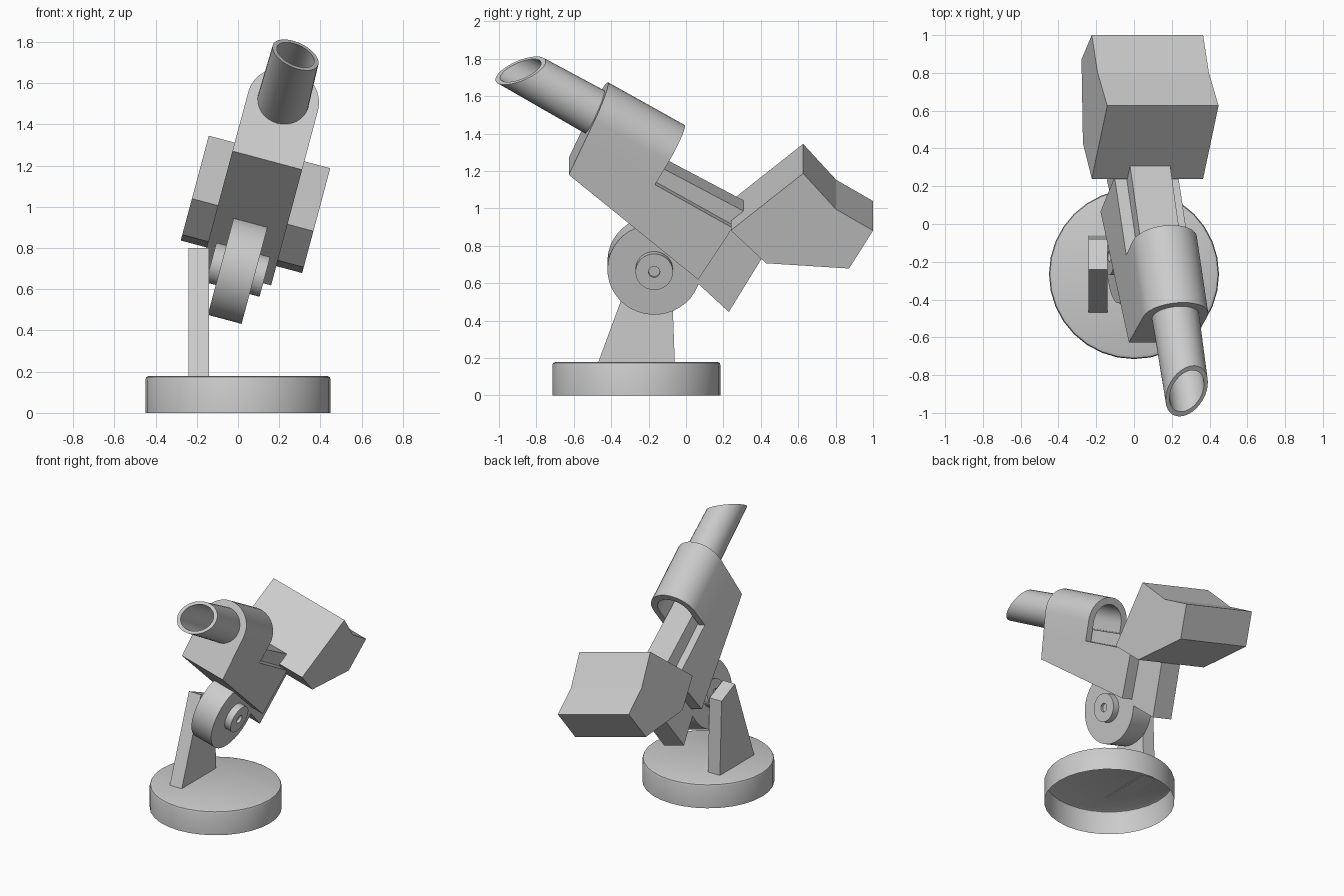
import bpy, bmesh, math
from mathutils import Matrix, Euler, Vector

if "Cube" in bpy.data.objects:
    bpy.data.objects.remove(bpy.data.objects["Cube"])

# Tilted frame of the telescope head, origin at the hinge centre
HEAD = Matrix.Translation((0, -0.17, 0.695)) @ Euler((math.radians(-30), math.radians(15), 0)).to_matrix().to_4x4()
ID = Matrix()


def finish(name, bm, mat, smooth=True):
    bmesh.ops.remove_doubles(bm, verts=bm.verts, dist=1e-5)
    bmesh.ops.recalc_face_normals(bm, faces=bm.faces)
    me = bpy.data.meshes.new(name)
    bm.to_mesh(me)
    bm.free()
    ob = bpy.data.objects.new(name, me)
    bpy.context.collection.objects.link(ob)
    ob.matrix_world = mat
    if smooth:
        shade(ob)
    return ob


def activate(ob):
    bpy.ops.object.select_all(action='DESELECT')
    ob.select_set(True)
    bpy.context.view_layer.objects.active = ob


def shade(ob):
    activate(ob)
    bpy.ops.object.shade_smooth_by_angle(angle=math.radians(30))


def prism(name, pts, axis, lo, hi, mat=HEAD):
    """Extrude a closed 2D profile along x (pts = y,z) or y (pts = x,z)."""
    bm = bmesh.new()
    place = (lambda p, d: (d, p[0], p[1])) if axis == 'x' else (lambda p, d: (p[0], d, p[1]))
    a = [bm.verts.new(place(p, lo)) for p in pts]
    b = [bm.verts.new(place(p, hi)) for p in pts]
    bm.faces.new(a)
    bm.faces.new(b[::-1])
    for i in range(len(pts)):
        j = (i + 1) % len(pts)
        bm.faces.new((a[i], a[j], b[j], b[i]))
    return finish(name, bm, mat, False)


def lathe(name, prof, axis, mat, n=32):
    """Revolve (distance along axis, radius) points around x or z."""
    bm = bmesh.new()
    rings = []
    for d, r in prof:
        ring = []
        for k in range(n):
            t = 2 * math.pi * k / n
            u, v = r * math.cos(t), r * math.sin(t)
            ring.append(bm.verts.new((d, u, v) if axis == 'x' else (u, v, d)))
        rings.append(ring)
    for p, q in zip(rings, rings[1:]):
        for k in range(n):
            m = (k + 1) % n
            bm.faces.new((p[k], p[m], q[m], q[k]))
    return finish(name, bm, mat)


def cut(ob, cutter):
    mod = ob.modifiers.new("cut", 'BOOLEAN')
    mod.operation, mod.solver, mod.object = 'DIFFERENCE', 'EXACT', cutter
    activate(ob)
    bpy.ops.object.modifier_apply(modifier=mod.name)
    bpy.data.objects.remove(cutter)


def arch(r, floor, zc=0.575, n=16):
    return [(r, floor)] + [(r * math.cos(math.pi * k / n), zc + r * math.sin(math.pi * k / n))
                           for k in range(n + 1)] + [(-r, floor)]


# Base: dish open underneath
lathe("base", [(0, 0.45), (0.16, 0.45), (0.174, 0.445), (0.18, 0.43), (0.18, 0)], 'z',
      Matrix.Translation((0, -0.265, 0)))

# Support post
prism("support_post", [(-0.47, 0.175), (-0.06, 0.175), (-0.08, 0.73), (-0.24, 0.8)], 'x', -0.24, -0.14, ID)

# Hinge wheel with hubs on both sides
half = [(0.115, 0), (0.115, 0.03), (0.135, 0.03), (0.135, 0.1), (0.085, 0.1), (0.085, 0.25)]
lathe("hinge_wheel", half + [(-d, r) for d, r in half[::-1]], 'x', HEAD, 40)

# Lower body, raised centre rail and rear leg
prism("body", [(-0.67, 0.247), (0.22, 0.09), (0.235, 0.43), (-0.687, 0.43)], 'x', -0.175, 0.175)
prism("centre_rail", [(-0.62, 0.42), (0.23, 0.42), (0.25, 0.525), (-0.62, 0.505)], 'x', -0.11, 0.11)
prism("rear_leg", [(0.2, 0.06), (0.463, -0.004), (0.468, 0.42), (0.2, 0.42)], 'x', -0.085, 0.085)

# Collar: hollow arch with a slightly forward-leaning front
collar = prism("collar", arch(0.175, 0.43), 'y', -0.687, -0.243)
for v in collar.data.vertices:
    if v.co.y < -0.5:
        v.co.y -= 0.092 * (v.co.z - 0.43)
cut(collar, prism("cavity_cutter", arch(0.126, 0.40), 'y', -0.65, 0.0))
cut(collar, prism("bore_cutter", [(0.112 * math.cos(math.pi * k / 16), 0.575 + 0.112 * math.sin(math.pi * k / 16))
                                  for k in range(32)], 'y', -0.9, -0.5))
shade(collar)

# Tube: hollow, with an obliquely cut mouth
bm = bmesh.new()
n = 32
loops = []
for r, tip in ((0.126, False), (0.119, True), (0.097, True), (0.1, False)):
    loop = []
    for k in range(n):
        x, z = r * math.cos(2 * math.pi * k / n), r * math.sin(2 * math.pi * k / n)
        loop.append(bm.verts.new((x, -1.158 + 0.27 * x + 0.7 * z if tip else -0.66, z + 0.577)))
    loops.append(loop)
for i in range(4):
    p, q = loops[i], loops[(i + 1) % 4]
    for k in range(n):
        m = (k + 1) % n
        bm.faces.new((p[k], p[m], q[m], q[k]))
finish("tube", bm, HEAD)

# Rear housing box
prism("rear_housing", [(0.217, 0.443), (0.394, 0.91), (0.646, 0.826), (0.876, 0.823), (0.87, 0.577),
                       (0.471, 0.38)], 'x', -0.305, 0.305)
